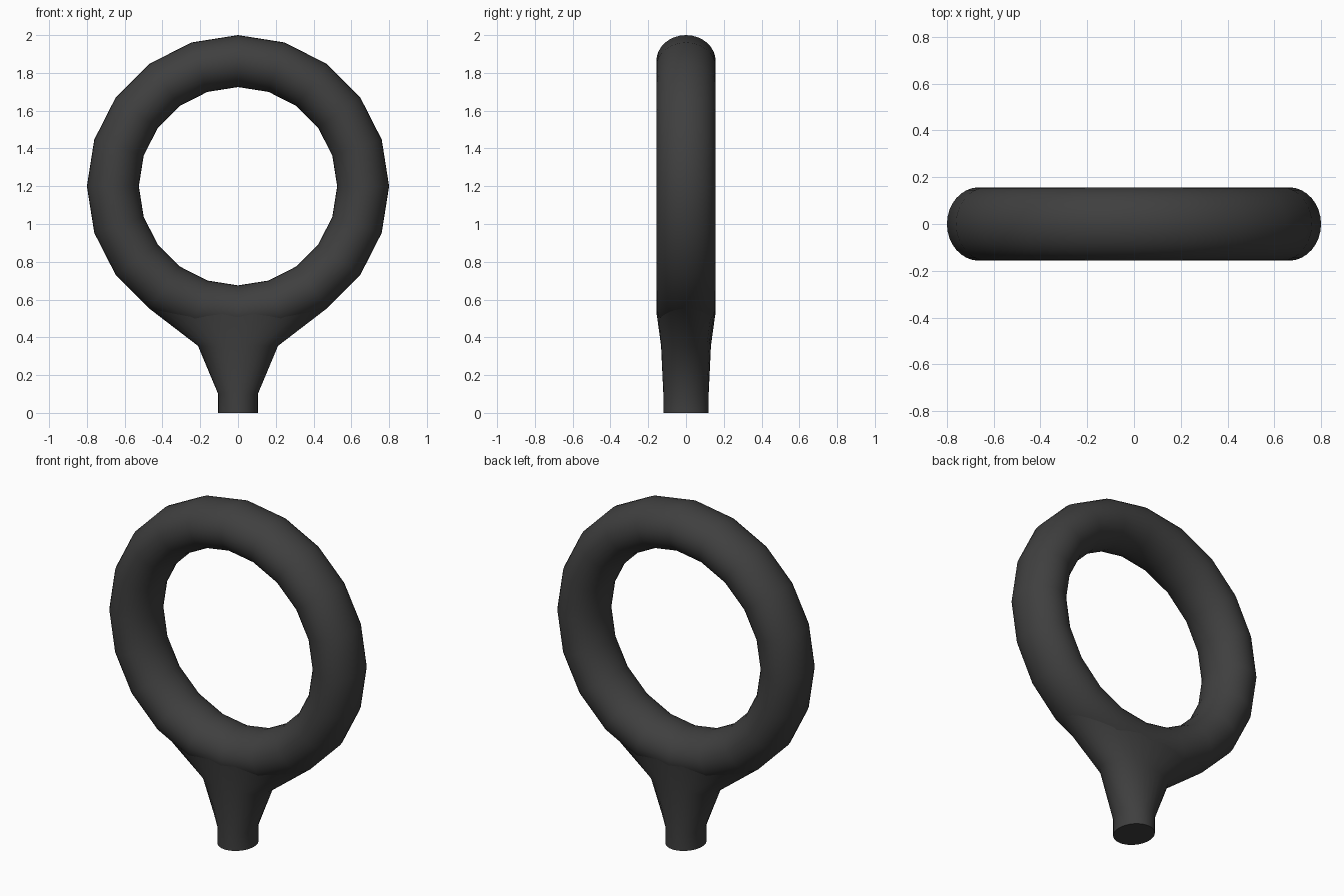
import bpy, bmesh
from math import sin, cos, pi, radians

if "Cube" in bpy.data.objects:
    bpy.data.objects.remove(bpy.data.objects["Cube"])

dark = bpy.data.materials.new("dark_grey")
dark.diffuse_color = (0.05, 0.05, 0.05, 1)
dark.use_nodes = True
dark.node_tree.nodes["Principled BSDF"].inputs["Base Color"].default_value = dark.diffuse_color

SEG = 20                            # sides of the ring
N = 32                              # points around each cross-section
CZ, R, RT, RY = 1.2, 0.6625, 0.1375, 0.157
STEP = 2 * pi / SEG


def skin(name, loops, closed=False):
    """Bridge equal-sized loops of points into one smooth mesh."""
    bm = bmesh.new()
    rows = [[bm.verts.new(p) for p in loop] for loop in loops]
    pairs = list(zip(rows, rows[1:]))
    if closed:
        pairs.append((rows[-1], rows[0]))
    for a, b in pairs:
        for i in range(len(a)):
            j = (i + 1) % len(a)
            bm.faces.new((a[i], a[j], b[j], b[i]))
    if not closed:
        bm.faces.new(rows[0])
    bmesh.ops.recalc_face_normals(bm, faces=bm.faces)
    mesh = bpy.data.meshes.new(name)
    bm.to_mesh(mesh)
    bm.free()
    obj = bpy.data.objects.new(name, mesh)
    bpy.context.collection.objects.link(obj)
    mesh.materials.append(dark)
    bpy.ops.object.select_all(action='DESELECT')
    obj.select_set(True)
    bpy.context.view_layer.objects.active = obj
    bpy.ops.object.shade_smooth_by_angle(angle=radians(35))
    return obj


def ring_point(a, r, y):
    return (r * sin(a), y, CZ - r * cos(a))


def ellipse(rx, ry, z):
    return [(rx * cos(2 * pi * i / N), ry * sin(2 * pi * i / N), z) for i in range(N)]


# Ring: 20-sided loop with an oval section
skin("ring", [[ring_point(k * STEP, R + RT * cos(2 * pi * i / N), RY * sin(2 * pi * i / N))
               for i in range(N)] for k in range(SEG)], closed=True)

# Neck: oval stub flaring into a saddle that lies on the faceted ring
saddle = []
for i in range(N):
    t = 2 * pi * i / N
    a = 2 * STEP * cos(t)
    facet = cos(STEP / 2) / cos(a % STEP - STEP / 2) if 0 < i % (N // 2) else 1
    saddle.append(ring_point(a, (R + RT * abs(cos(t))) * facet, RY * sin(t)))

skin("neck", [ellipse(0.105, 0.12, 0), ellipse(0.105, 0.12, 0.10),
              ellipse(0.212, 0.132, 0.355), saddle])
